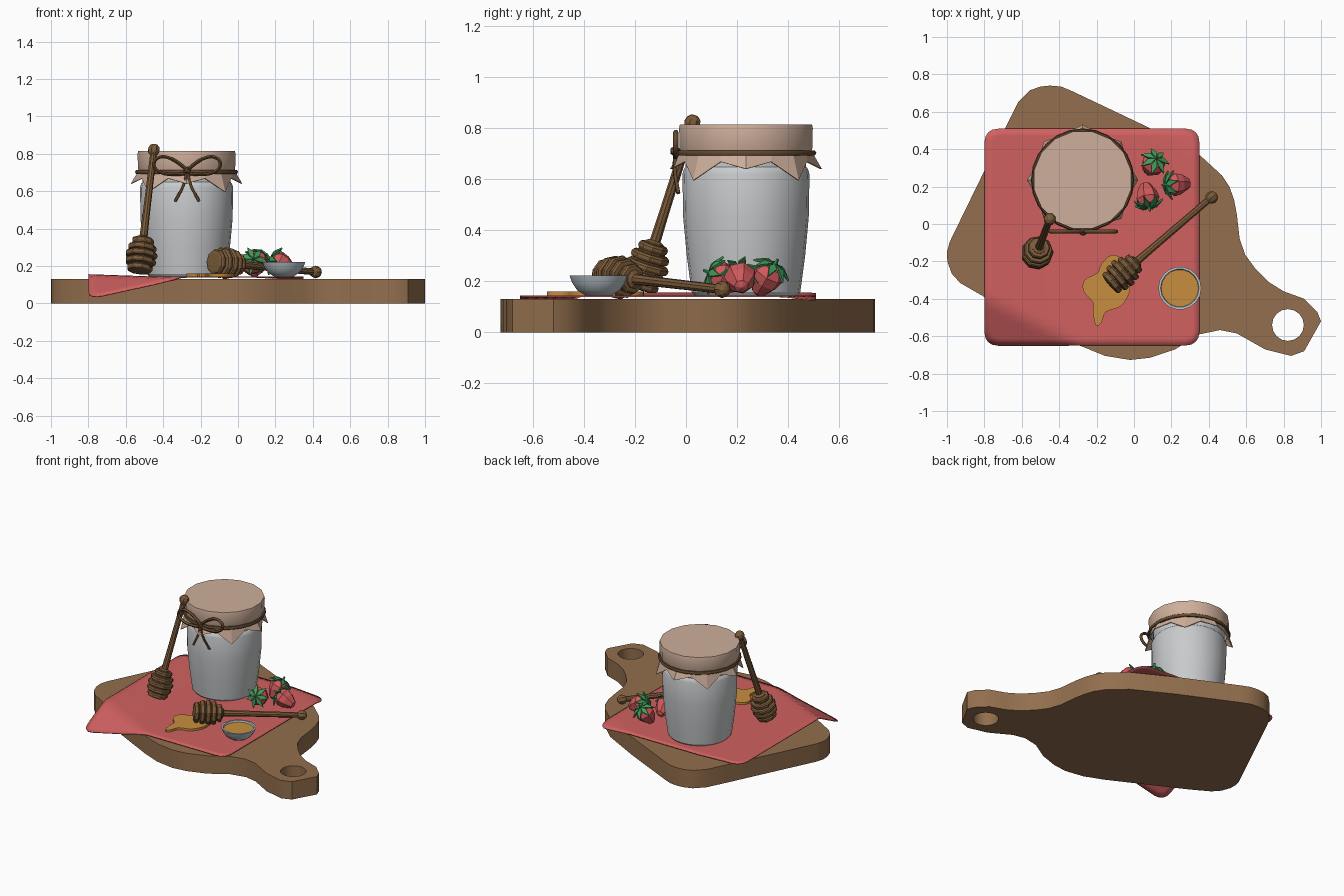
import bpy, bmesh, math
from mathutils import Vector, Matrix

if "Cube" in bpy.data.objects:
    bpy.data.objects.remove(bpy.data.objects["Cube"])


def mat(name, c):
    m = bpy.data.materials.new(name)
    m.diffuse_color = (*c, 1)
    m.use_nodes = True
    m.node_tree.nodes["Principled BSDF"].inputs["Base Color"].default_value = m.diffuse_color
    return m


WOOD = mat("board wood", (.29, .158, .075))
DARKWOOD = mat("dipper wood", (.20, .105, .042))
TWINE = mat("twine", (.13, .068, .028))
RED = mat("cloth red", (.64, .118, .118))
BERRY = mat("berry red", (.62, .10, .105))
LEAF = mat("leaf green", (.055, .33, .105))
LINEN = mat("lid linen", (.62, .43, .33))
GLASS = mat("pale glass", (.58, .59, .60))
BOWL = mat("bowl grey", (.50, .57, .61))
HONEY = mat("honey", (.58, .27, .05))


def finish(ob, smooth=None):
    bpy.ops.object.select_all(action='DESELECT')
    ob.select_set(True)
    bpy.context.view_layer.objects.active = ob
    if ob.type == 'CURVE':
        bpy.ops.object.convert(target='MESH')
        ob = bpy.context.object
        bm = bmesh.new()
        bm.from_mesh(ob.data)
        bmesh.ops.remove_doubles(bm, verts=bm.verts, dist=1e-4)
        bm.to_mesh(ob.data)
        bm.free()
    if smooth:
        bpy.ops.object.shade_smooth_by_angle(angle=math.radians(smooth))
    else:
        ob.data.polygons.foreach_set("use_smooth", [False] * len(ob.data.polygons))
    return ob


def from_bmesh(bm, name, m, smooth=None, matrix=Matrix()):
    bmesh.ops.recalc_face_normals(bm, faces=bm.faces)
    me = bpy.data.meshes.new(name)
    bm.to_mesh(me)
    bm.free()
    me.materials.append(m)
    ob = bpy.data.objects.new(name, me)
    ob.matrix_world = matrix
    bpy.context.collection.objects.link(ob)
    return finish(ob, smooth)


def along(origin, axis):
    """Matrix placing local z along an axis."""
    return Matrix.Translation(origin) @ Vector(axis).to_track_quat('Z', 'Y').to_matrix().to_4x4()


def lathe(name, profile, n, m, matrix, smooth=None):
    bm = bmesh.new()
    rings = []
    for r, z in profile:
        if r == 0:
            rings.append([bm.verts.new((0, 0, z))] * n)
        else:
            rings.append([bm.verts.new((r * math.cos(2 * math.pi * i / n),
                                        r * math.sin(2 * math.pi * i / n), z)) for i in range(n)])
    for a, b in zip(rings, rings[1:]):
        for i in range(n):
            j = (i + 1) % n
            bm.faces.new(list(dict.fromkeys((a[i], a[j], b[j], b[i]))))
    return from_bmesh(bm, name, m, smooth, matrix)


def catmull(pts, closed=False, steps=5):
    pts = [Vector(p) for p in pts]
    n, out = len(pts), []
    for i in range(n if closed else n - 1):
        if closed:
            a, b, c, d = (pts[(i + k) % n] for k in (-1, 0, 1, 2))
        else:
            a, b, c, d = (pts[min(max(i + k, 0), n - 1)] for k in (-1, 0, 1, 2))
        for s in range(steps):
            t = s / steps
            out.append(.5 * (2 * b + (c - a) * t + (2 * a - 5 * b + 4 * c - d) * t * t
                             + (3 * b - a - 3 * c + d) * t ** 3))
    return out if closed else out + [pts[-1]]


def curve(name, paths, m, closed, flat=0, z=0, depth=0, smooth=None):
    cu = bpy.data.curves.new(name, 'CURVE')
    cu.dimensions = '2D' if flat else '3D'
    if flat:
        cu.fill_mode = 'BOTH'
        cu.extrude = flat / 2
    else:
        cu.bevel_depth, cu.bevel_resolution, cu.use_fill_caps = depth, 1, True
    for pts in paths:
        sp = cu.splines.new('POLY')
        sp.points.add(len(pts) - 1)
        for p, co in zip(sp.points, pts):
            p.co = (*co, 1) if len(co) == 3 else (*co, 0, 1)
        sp.use_cyclic_u = closed
    cu.materials.append(m)
    ob = bpy.data.objects.new(name, cu)
    ob.location.z = z + flat / 2
    bpy.context.collection.objects.link(ob)
    return finish(ob, smooth)


# Cutting board with a hole in the handle
board = [(-.45, .74), (-.39, .735), (-.33, .71), (.07, .52), (.35, .37), (.47, .26), (.51, .2), (.535, .13),
         (.55, .05), (.565, -.08), (.595, -.165), (.65, -.24), (.72, -.31), (.8, -.36), (.91, -.4),
         (.98, -.47), (1, -.52), (.91, -.68), (.84, -.705), (.7, -.67), (.55, -.585), (.46, -.567),
         (.35, -.59), (.22, -.67), (.085, -.715), (-.02, -.727), (-.155, -.705), (-.29, -.65), (-.8, -.39),
         (-.93, -.315), (-.975, -.265), (-.998, -.2), (-1, -.15), (-.985, -.095), (-.69, .51), (-.62, .65), (-.555, .715),
         (-.5, .735)]
hole = [(.823 + .085 * math.cos(a * math.pi / 8), -.54 + .085 * math.sin(a * math.pi / 8)) for a in range(16)]
curve("cutting_board", [board, hole], WOOD, True, flat=.13, smooth=35)

# Napkin with rounded corners, drooping where it leaves the board
bm = bmesh.new()
bmesh.ops.create_grid(bm, x_segments=30, y_segments=30, size=1)
hx, hy, cr = .575, .58, .07
for v in bm.verts:
    x, y = v.co.x * hx, v.co.y * hy
    ex, ey = abs(x) - (hx - cr), abs(y) - (hy - cr)
    if ex > 0 and ey > 0:
        k = max(ex, ey) / math.hypot(ex, ey)
        x = math.copysign(hx - cr + ex * k, x)
        y = math.copysign(hy - cr + ey * k, y)
    x, y = x - .225, y - .07
    front = max(0, -(x + .8) * .454 - (y + .39) * .891)
    back = max(0, (x - .07) * .447 + (y - .52) * .894)
    left = max(0, (-x - .45) / .35)
    v.co = (x, y, .141 + .012 * left - .56 * front - .15 * back)
cloth = from_bmesh(bm, "napkin", RED, 40)
mod = cloth.modifiers.new("thickness", 'SOLIDIFY')
mod.thickness, mod.offset = .006, 0

# Jar with a cloth lid
jar = Matrix.Translation((-.275, .235, 0))
lathe("jar", [(0, .142), (.2, .142), (.213, .158), (.232, .3), (.246, .45), (.249, .62), (.243, .64),
              (.236, .648), (.236, .72)], 24, GLASS, jar, 30)
lathe("lid_cloth", [(.255, .695), (.265, .72), (.267, .80), (.264, .815), (0, .815)], 16, LINEN,
      jar @ Matrix.Rotation(math.pi / 16, 4, 'Z'), 30)

# Pointed skirt of the lid cloth
bm = bmesh.new()
top, low = [], []
for i in range(16):
    a = i * math.pi / 8
    r, z = ((.255, .668), (.295, .64), (.258, .662), (.29, .595))[(i % 4 + 1) % 4] if i % 2 == 0 else (.257, .668)
    top.append(bm.verts.new((.257 * math.cos(a), .257 * math.sin(a), .705)))
    low.append(bm.verts.new((r * math.cos(a), r * math.sin(a), z)))
for i in range(16):
    j = (i + 1) % 16
    bm.faces.new((top[i], top[j], low[j], low[i]))
skirt = from_bmesh(bm, "lid_skirt", LINEN, None, jar)
mod = skirt.modifiers.new("thickness", 'SOLIDIFY')
mod.thickness, mod.offset = .005, 0

# Twine around the neck and the bow
ring = [(-.275 + .264 * math.cos(i * math.pi / 12), .235 + .264 * math.sin(i * math.pi / 12), .703)
        for i in range(24)]
curve("twine_ring", [ring], TWINE, True, depth=.012, smooth=60)
loop = [(0, .70), (.06, .76), (.13, .785), (.175, .76), (.165, .715), (.10, .69)]
for side, s in (("left", -1), ("right", 1)):
    pts = [(-.272 + s * x, -.04, z) for x, z in loop]
    curve("bow_loop_" + side, [catmull(pts, True, 4)], TWINE, True, depth=.01, smooth=60)
    tail = [(-.272, -.042, .71), (-.272 + s * .02, -.044, .63), (-.272 + s * .065, -.03, .545)]
    curve("bow_tail_" + side, [catmull(tail)], TWINE, False, depth=.008, smooth=60)
bm = bmesh.new()
bmesh.ops.create_icosphere(bm, subdivisions=1, radius=.022)
from_bmesh(bm, "bow_knot", TWINE, None, Matrix.Translation((-.272, -.043, .71)))


# Honey dippers: grooved head, tapered stick, ball end
def dipper(name, start, end):
    axis = Vector(end) - Vector(start)
    prof = [(0, 0), (.05, 0)]
    for k, r in enumerate((.07, .083, .087, .078, .06)):
        z = .004 + k * .038
        prof += [(r - .006, z), (r, z + .009), (r, z + .021), (r - .006, z + .029)]
        prof += [(r - .022, z + .031), (r - .022, z + .036)]
    prof += [(.022, .2), (.02, .3), (.018, axis.length), (0, axis.length)]
    lathe(name, prof, 9, DARKWOOD, along(start, axis))
    bm = bmesh.new()
    bmesh.ops.create_uvsphere(bm, u_segments=8, v_segments=6, radius=.034)
    from_bmesh(bm, name + "_ball", DARKWOOD, None, along(end, axis))


dipper("standing_dipper", (-.528, -.18, .17), (-.45, .025, .82))
dipper("lying_dipper", (-.13, -.325, .222), (.415, .142, .168))

# Honey puddle
puddle = [(-.12, -.165), (-.175, -.215), (-.195, -.26), (-.265, -.3), (-.27, -.36), (-.22, -.42),
          (-.22, -.47), (-.205, -.54), (-.175, -.53), (-.15, -.47), (-.08, -.445), (-.04, -.4),
          (-.02, -.33), (-.05, -.2)]
curve("honey_puddle", [catmull(puddle, True, 3)], HONEY, True, flat=.016, z=.143, smooth=35)

# Small bowl of honey
bowl = Matrix.Translation((.245, -.343, 0))
lathe("bowl", [(0, .143), (.05, .143), (.085, .165), (.105, .195), (.115, .222), (.103, .222), (.097, .2), (0, .2)],
      18, BOWL, bowl, 40)
lathe("bowl_honey", [(.1, .205), (.1, .21), (0, .21)], 18, HONEY, bowl)


# Strawberries: faceted body, ring of pointed leaves and a stalk
def strawberry(i, pos, axis):
    m = along(pos, axis)
    lathe(f"strawberry_{i}", [(0, -.08), (.028, -.068), (.056, -.02), (.064, .018), (.045, .052), (0, .06)],
          7, BERRY, m)
    bm = bmesh.new()
    n = 7
    for k in range(n):
        a = 2 * math.pi * k / n
        pts = [(0, 0, .066), (.045, -.36, .062), (.082, 0, .032), (.045, .36, .062)]
        bm.faces.new([bm.verts.new((r * math.cos(a + d), r * math.sin(a + d), z)) for r, d, z in pts])
    ob = from_bmesh(bm, f"strawberry_leaves_{i}", LEAF, None, m)
    mod = ob.modifiers.new("thickness", 'SOLIDIFY')
    mod.thickness, mod.offset = .008, 0
    lathe(f"strawberry_stalk_{i}", [(.009, .06), (.006, .09), (0, .092)], 5, LEAF, m)


strawberry(1, (.10, .315, .212), (.25, .45, .75))
strawberry(2, (.23, .213, .21), (-.8, -.05, .4))
strawberry(3, (.07, .15, .21), (.15, -.85, .35))
